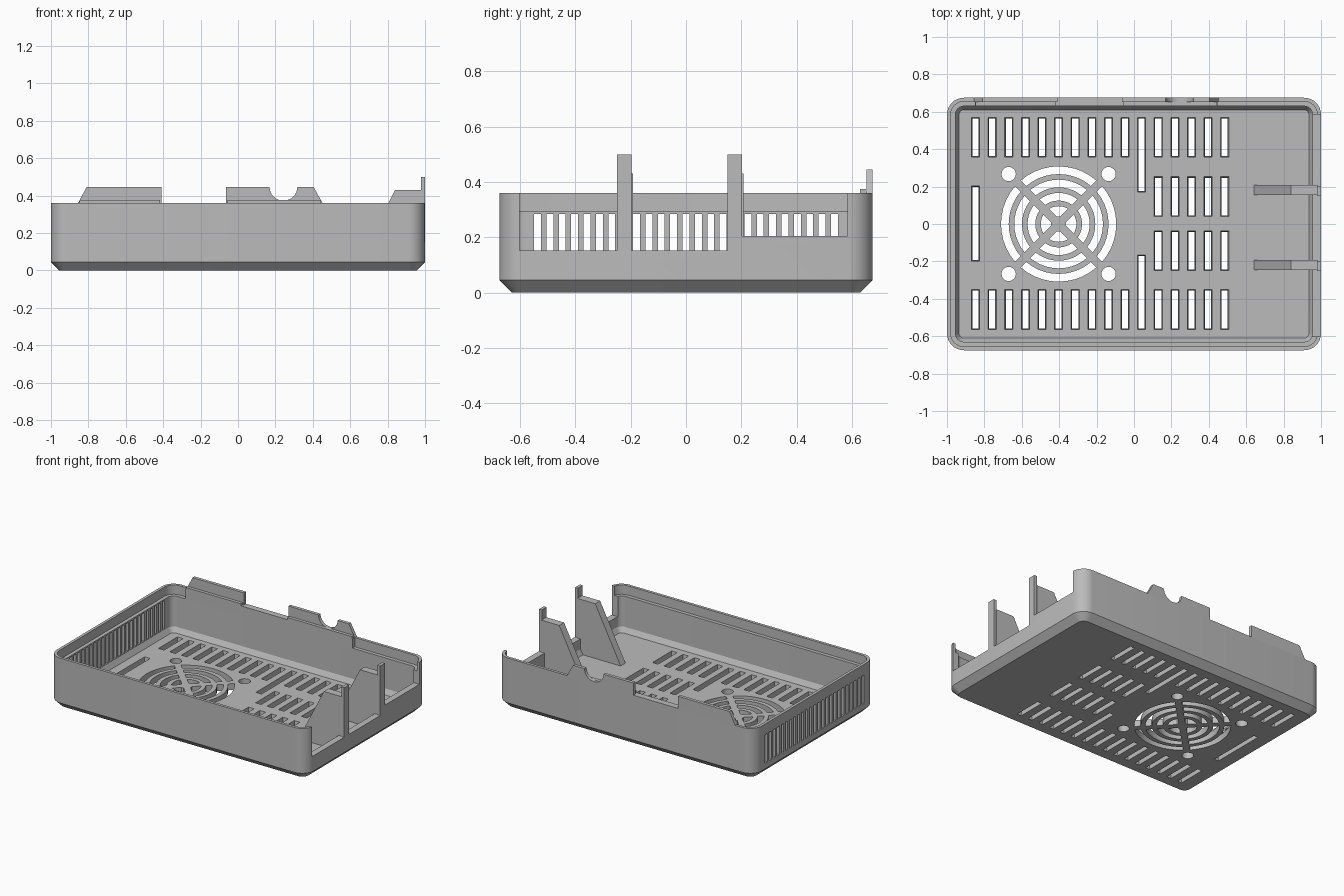
import bpy, bmesh, math

cube = bpy.data.objects.get("Cube")
if cube:
    bpy.data.objects.remove(cube, do_unlink=True)

grey = bpy.data.materials.new("matte grey plastic")
grey.use_nodes = True
GREY = (0.5, 0.5, 0.5, 1)
grey.diffuse_color = GREY
grey.node_tree.nodes["Principled BSDF"].inputs["Base Color"].default_value = GREY

HX, HY, TOP, FLOOR = 1.0, 0.675, 0.36, 0.045


def prism(bm, pts, axis, a, b, pts_end=None):
    """Extrude a 2D profile along an axis, optionally to a second profile."""
    def place(p, w):
        u, v = p
        return {"x": (w, u, v), "y": (u, w, v), "z": (u, v, w)}[axis]
    lower = [bm.verts.new(place(p, a)) for p in pts]
    upper = [bm.verts.new(place(p, b)) for p in (pts_end or pts)]
    bm.faces.new(lower)
    bm.faces.new(upper)
    n = len(pts)
    for i in range(n):
        j = (i + 1) % n
        bm.faces.new((lower[i], lower[j], upper[j], upper[i]))


def rect(u0, u1, v0, v1):
    return [(u0, v0), (u1, v0), (u1, v1), (u0, v1)]


def finish(bm, name):
    bmesh.ops.recalc_face_normals(bm, faces=bm.faces)
    mesh = bpy.data.meshes.new(name)
    bm.to_mesh(mesh)
    bm.free()
    mesh.materials.append(grey)
    obj = bpy.data.objects.new(name, mesh)
    bpy.context.collection.objects.link(obj)
    return obj


def rounded_rect(inset, segments=8):
    r = 0.09 - inset
    cx, cy = HX - 0.09, HY - 0.09
    pts = []
    for k, (sx, sy) in enumerate([(1, 1), (-1, 1), (-1, -1), (1, -1)]):
        for i in range(segments + 1):
            t = math.pi / 2 * (k + i / segments)
            pts.append((sx * cx + r * math.cos(t), sy * cy + r * math.sin(t)))
    return pts


# Tray: stacked rounded outlines, outside bottom edge round to inside floor
bm = bmesh.new()
steps = [(0.045, 0), (0, 0.045), (0, TOP), (0.02, TOP), (0.02, 0.295),
         (0.045, 0.295), (0.045, 0.08), (0.065, FLOOR)]
rings = [[bm.verts.new((x, y, z)) for x, y in rounded_rect(d)] for d, z in steps]
for lo, hi in zip(rings, rings[1:]):
    for i in range(len(lo)):
        j = (i + 1) % len(lo)
        bm.faces.new((lo[i], lo[j], hi[j], hi[i]))
bm.faces.new(rings[0])
bm.faces.new(rings[-1])
tray = finish(bm, "tray")

cut = bmesh.new()


def floor_slot(x, y0, y1):
    """Vent slot that widens slightly towards the inside."""
    prism(cut, rect(x - 0.015, x + 0.015, y0 + 0.008, y1 - 0.008), "z", -0.01, 0.055,
          rect(x - 0.023, x + 0.023, y0, y1))


# Floor vents
PITCH = 0.0888
for i in range(16):
    x = -0.847 + i * PITCH
    if i == 10:
        floor_slot(x, 0.17, 0.57)
        floor_slot(x, -0.565, -0.165)
        continue
    floor_slot(x, 0.356, 0.57)
    floor_slot(x, -0.565, -0.35)
    if i > 10:
        floor_slot(x, 0.04, 0.254)
        floor_slot(x, -0.25, -0.036)
floor_slot(-0.847, -0.2, 0.205)

# Fan grille: ring sectors between diagonal spokes, plus screw holes
FAN_X, SPOKE = -0.403, 0.022


def arc(r, middle, reverse=False, n=10):
    half = math.pi / 4 - math.asin(SPOKE / r)
    angles = [middle - half + 2 * half * i / n for i in range(n + 1)]
    if reverse:
        angles.reverse()
    return [(FAN_X + r * math.cos(a), r * math.sin(a)) for a in angles]


for outer, inner in [(0.308, 0.267), (0.237, 0.196), (0.166, 0.125), (0.095, 0.04)]:
    for q in range(4):
        m = q * math.pi / 2
        prism(cut, arc(outer, m) + arc(inner, m, True), "z", -0.01, 0.055)
for sx in (-1, 1):
    for sy in (-1, 1):
        hole = [(FAN_X + sx * 0.267 + 0.038 * math.cos(k * math.pi / 12),
                 sy * 0.267 + 0.038 * math.sin(k * math.pi / 12)) for k in range(24)]
        prism(cut, hole, "z", -0.01, 0.055)

# Side wall vents
for i in range(25):
    y = -0.537 + i * 0.04475
    prism(cut, rect(y - 0.0125, y + 0.0125, 0.085, 0.285), "x", -1.05, -0.945)

# Connector opening in the opposite wall, with a raised sill at the rear
opening = [(-0.602, 0.152), (0.18, 0.152), (0.18, 0.205), (0.585, 0.205),
           (0.585, 0.5), (-0.602, 0.5)]
prism(cut, opening, "x", 0.9, 1.1)

cutter = finish(cut, "vent_cutter")
cutter.hide_render = True
mod = tray.modifiers.new("vents", "BOOLEAN")
mod.operation, mod.solver, mod.object = "DIFFERENCE", "EXACT", cutter
bpy.context.view_layer.objects.active = tray
bpy.ops.object.modifier_apply(modifier=mod.name)
bpy.data.objects.remove(cutter, do_unlink=True)

# Sloped support ribs with a thin post in the opening
rib_side = [(0.64, 0.04), (0.84, 0.43), (0.98, 0.43), (0.98, 0.04)]
for name, y in (("front_rib", -0.25), ("rear_rib", 0.15)):
    bm = bmesh.new()
    prism(bm, rib_side, "y", y + 0.004, y + 0.058)
    prism(bm, rect(0.978, 1.0, 0.152, 0.5), "y", y, y + 0.053)
    finish(bm, name)

# Rear ledge filling the rim step
bm = bmesh.new()
prism(bm, rect(-0.85, 0.45, 0.29, TOP), "y", 0.63, 0.66)
finish(bm, "rear_ledge")

# Rear tabs, one of them with a round cable notch
notch = [(0.243 + 0.074 * math.cos(t), 0.445 + 0.072 * math.sin(t))
         for t in [-math.pi * i / 16 for i in range(17)]]
tabs = {
    "plain_tab": [(-0.855, TOP), (-0.81, 0.445), (-0.41, 0.445), (-0.41, TOP)],
    "notched_tab": [(0.452, TOP), (0.405, 0.445)] + notch
                   + [(-0.065, 0.445), (-0.065, TOP)],
}
feet = {"plain_tab": (-0.855, -0.41), "notched_tab": (-0.065, 0.452)}
for name, side in tabs.items():
    bm = bmesh.new()
    prism(bm, side, "y", 0.652, HY)
    x0, x1 = feet[name]
    prism(bm, rect(x0 + 0.008, x1 - 0.008, TOP, 0.375), "y", 0.63, 0.655)
    finish(bm, name)

# Smooth the rounded corners, keep the other edges crisp
bpy.ops.object.select_all(action="DESELECT")
tray.select_set(True)
bpy.context.view_layer.objects.active = tray
bpy.ops.object.shade_smooth_by_angle(angle=math.radians(25))
